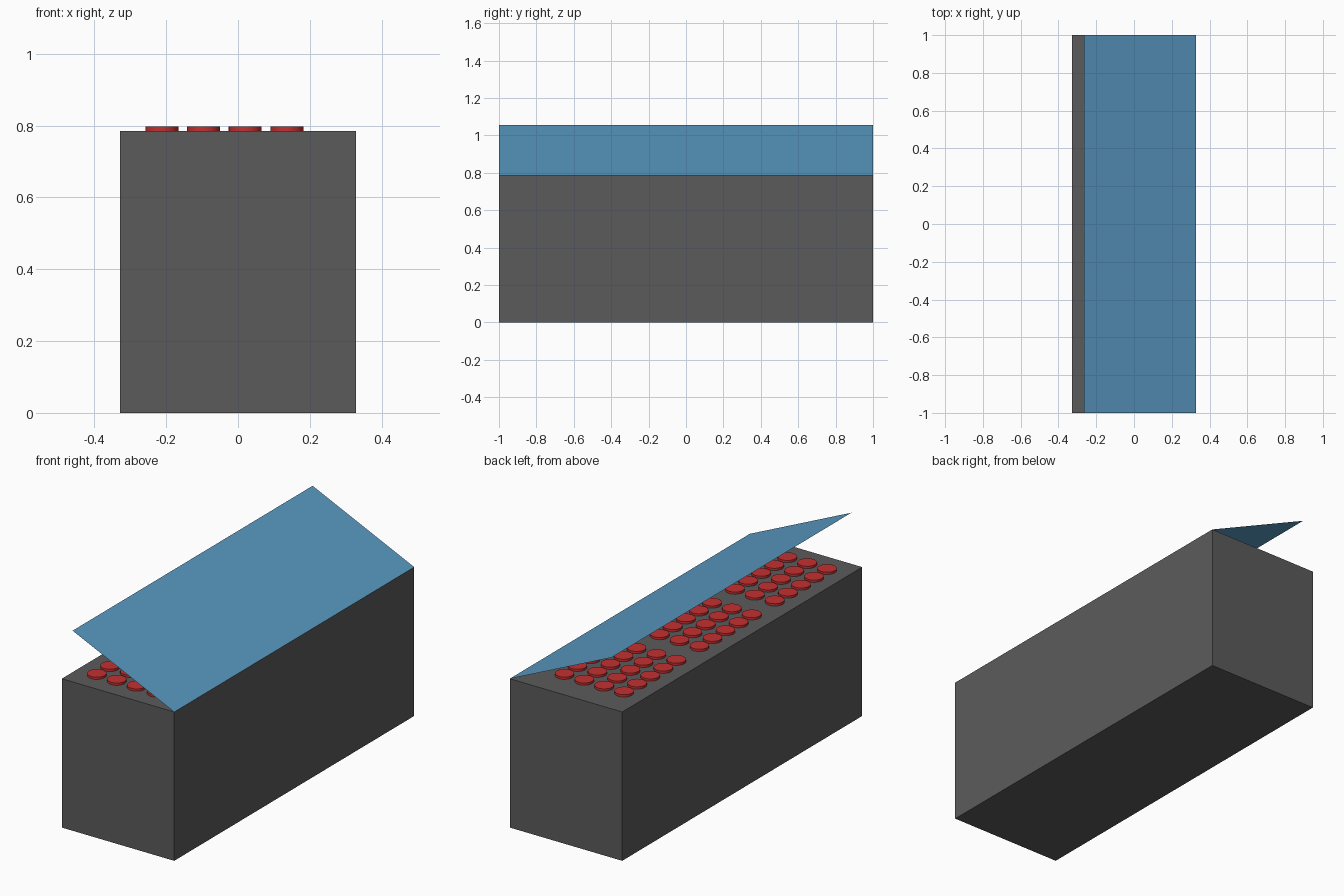
import bpy, bmesh
from mathutils import Matrix

if "Cube" in bpy.data.objects:
    bpy.data.objects.remove(bpy.data.objects["Cube"])


def material(name, rgb):
    m = bpy.data.materials.new(name)
    m.diffuse_color = (*rgb, 1)
    m.use_nodes = True
    m.node_tree.nodes["Principled BSDF"].inputs["Base Color"].default_value = m.diffuse_color
    return m


GREY = material("dark grey", (0.105, 0.105, 0.108))
BLUE = material("blue", (0.10, 0.32, 0.54))
RED = material("red", (0.56, 0.03, 0.03))


def add_object(name, bm, mat):
    me = bpy.data.meshes.new(name)
    bm.to_mesh(me)
    bm.free()
    me.materials.append(mat)
    ob = bpy.data.objects.new(name, me)
    bpy.context.collection.objects.link(ob)
    return ob


W, H = 0.328, 0.785

# Solid crate body
bm = bmesh.new()
bmesh.ops.create_cube(bm, size=1, matrix=Matrix.Translation((0, 0, H / 2)) @ Matrix.Diagonal((2 * W, 2, H, 1)))
add_object("crate_body", bm, GREY)

# Thin open lid hinged on the right edge
bm = bmesh.new()
pts = [(W, -1, H), (W, 1, H), (-0.265, 1, 1.055), (-0.265, -1, 1.055)]
bm.faces.new([bm.verts.new(p) for p in pts])
add_object("open_lid", bm, BLUE)

# Bottle caps: three packs of five rows by four columns
bm = bmesh.new()
for pack in range(3):
    for row in range(5):
        for col in range(4):
            x = -0.212 + 0.116 * col
            y = -0.873 + 0.628 * pack + 0.109 * row
            bmesh.ops.create_cone(bm, cap_ends=True, segments=32, radius1=0.046, radius2=0.046,
                                  depth=0.024, matrix=Matrix.Translation((x, y, H)))
caps = add_object("bottle_caps", bm, RED)
bpy.context.view_layer.objects.active = caps
caps.select_set(True)
bpy.ops.object.shade_smooth_by_angle()
